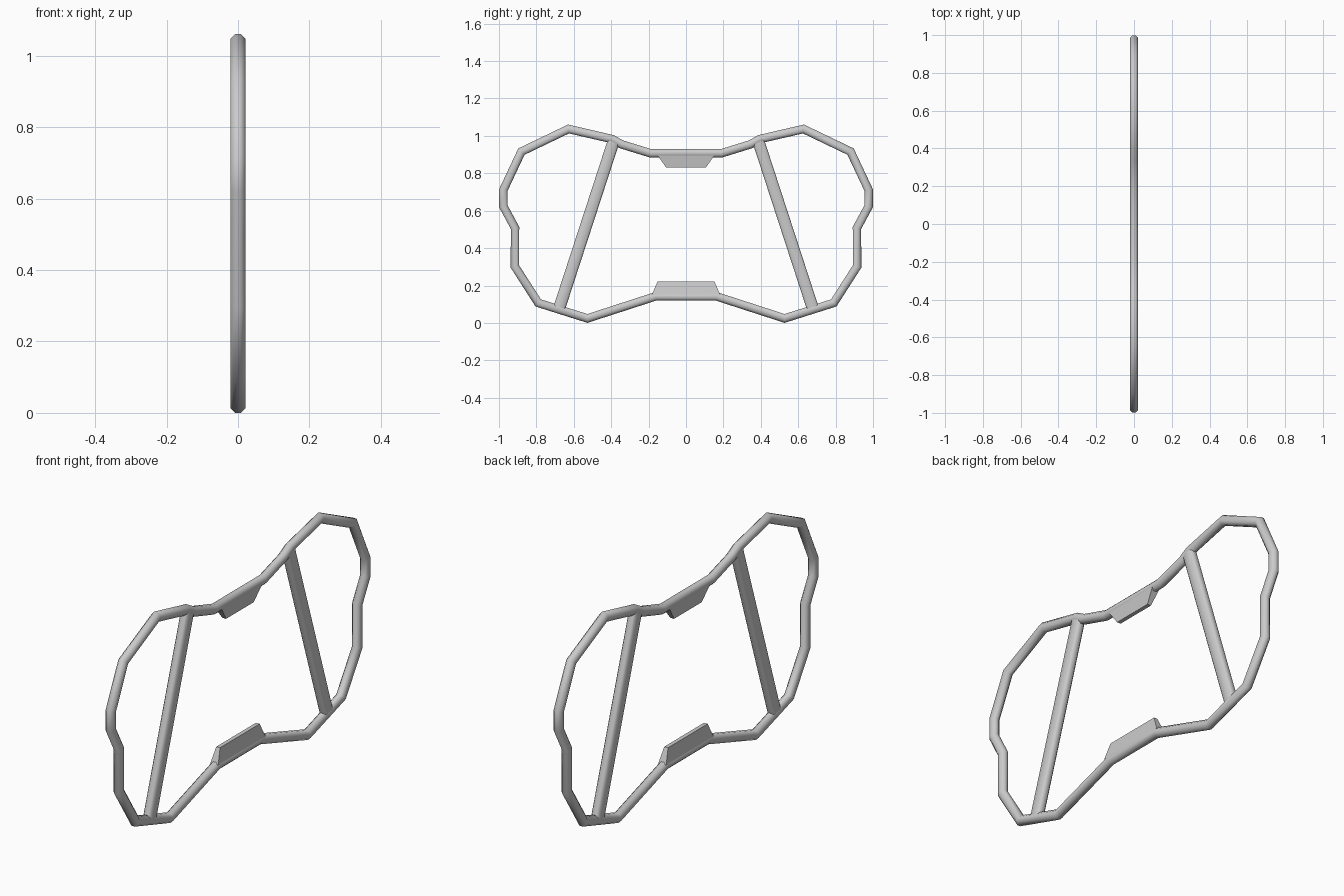
import bpy
import bmesh
import math
from mathutils import Vector

cube = bpy.data.objects.get("Cube")
if cube:
    bpy.data.objects.remove(cube, do_unlink=True)

grey = bpy.data.materials.new("light_grey")
grey.use_nodes = True
grey.diffuse_color = (0.6, 0.6, 0.6, 1)
grey.node_tree.nodes["Principled BSDF"].inputs["Base Color"].default_value = (0.6, 0.6, 0.6, 1)

HALF = 0.021


def section(half_x, half_n, cut):
    """Rectangle with chamfered corners, as (x, in-plane offset) pairs."""
    a, b = half_x - cut, half_n - cut
    return [(half_x, -b), (half_x, b), (a, half_n), (-a, half_n),
            (-half_x, b), (-half_x, -b), (-a, -half_n), (a, -half_n)]


def loft(name, rings, closed=False):
    """Skin a row of equal-sized rings of points."""
    bm = bmesh.new()
    loops = [[bm.verts.new(p) for p in ring] for ring in rings]
    pairs = list(zip(loops, loops[1:]))
    if closed:
        pairs.append((loops[-1], loops[0]))
    else:
        bm.faces.new(loops[0])
        bm.faces.new(loops[-1])
    count = len(loops[0])
    for low, high in pairs:
        for i in range(count):
            j = (i + 1) % count
            bm.faces.new((low[i], low[j], high[j], high[i]))
    bmesh.ops.recalc_face_normals(bm, faces=bm.faces)
    mesh = bpy.data.meshes.new(name)
    bm.to_mesh(mesh)
    bm.free()
    mesh.materials.append(grey)
    obj = bpy.data.objects.new(name, mesh)
    bpy.context.collection.objects.link(obj)
    bpy.ops.object.select_all(action='DESELECT')
    obj.select_set(True)
    bpy.context.view_layer.objects.active = obj
    bpy.ops.object.shade_smooth_by_angle(angle=math.radians(50))
    return obj


def ring_at(point, normal, shape):
    return [(x, point.x + normal.x * n, point.y + normal.y * n) for x, n in shape]


# Closed tubular frame: half of the centre line, mirrored front to back
half_path = [(.163, .142), (.527, .024), (.79, .107), (.915, .302),
             (.914, .508), (.976, .623), (.976, .712), (.88, .916),
             (.628, 1.037), (.395, .983), (.345, .955), (.19, .907)]
path = [Vector(p) for p in half_path]
path += [Vector((-y, z)) for y, z in reversed(half_path)]
tube = section(HALF, 0.0225, 0.0125)
rings = []
for i, p in enumerate(path):
    before = (p - path[i - 1]).normalized()
    after = (path[(i + 1) % len(path)] - p).normalized()
    tangent = (before + after).normalized()
    normal = Vector((tangent.y, -tangent.x))
    miter = 1 / tangent.dot(after)
    rings.append(ring_at(p, normal * miter, tube))
loft("outer_frame", rings, closed=True)

# Slanted struts
strut = section(0.02, 0.032, 0.009)
for side, label in ((-1, "front"), (1, "back")):
    low, high = Vector((side * .679, .075)), Vector((side * .387, .972))
    d = (high - low).normalized()
    normal = Vector((d.y, -d.x))
    loft(label + "_strut", [ring_at(low, normal, strut), ring_at(high, normal, strut)])


# Tapered pads at the middle of the lower and upper bars
def pad(name, base_z, base_y, tip_z, tip_y):
    def outline(half_x, half_y, z):
        return [(-half_x, -half_y, z), (half_x, -half_y, z),
                (half_x, half_y, z), (-half_x, half_y, z)]
    loft(name, [outline(HALF, base_y, base_z), outline(0.01, tip_y, tip_z)])


pad("lower_pad", .15, .183, .222, .152)
pad("upper_pad", .9, .155, .83, .106)
